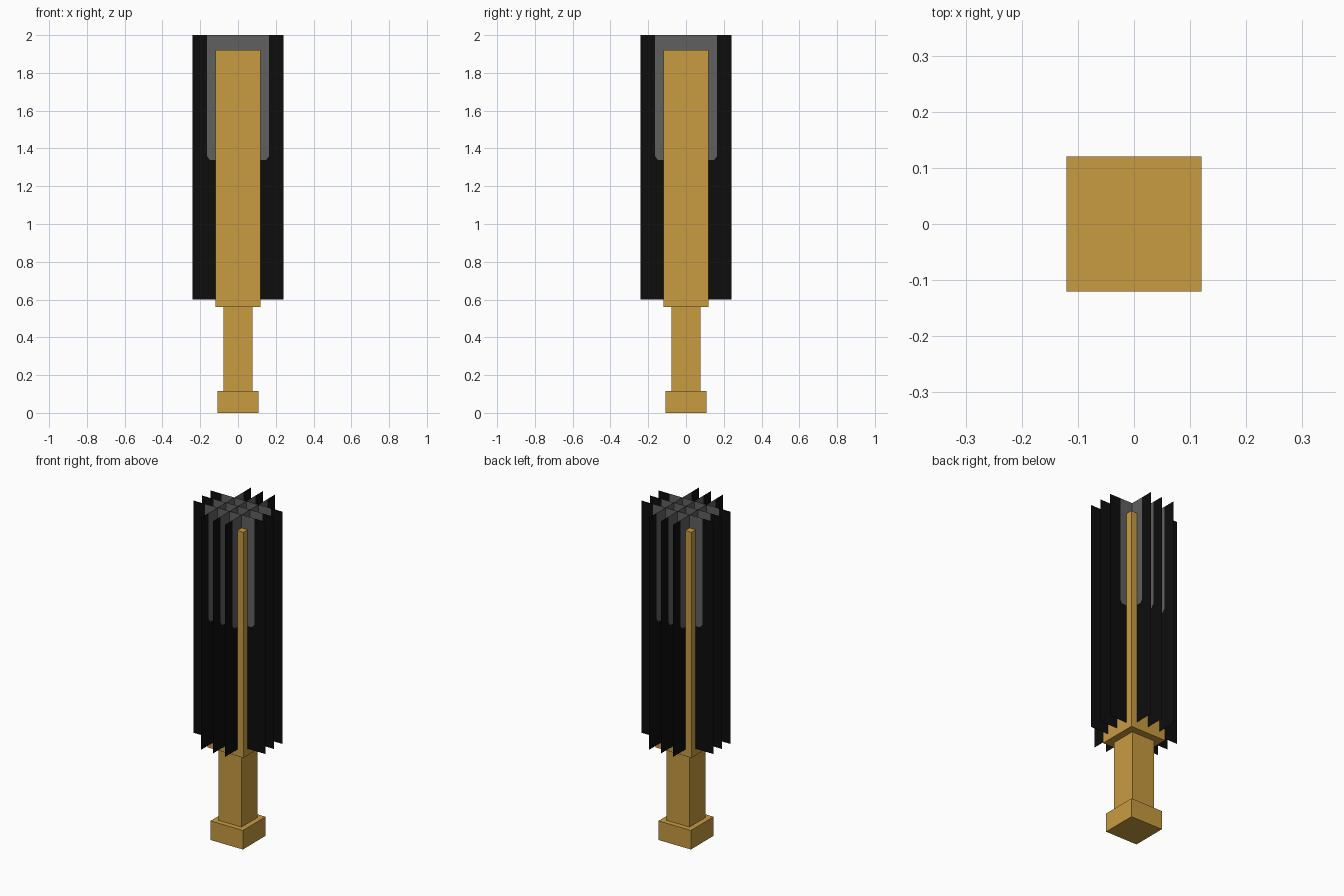
import bpy, bmesh, math
from mathutils import Matrix

cube = bpy.data.objects.get("Cube")
if cube:
    bpy.data.objects.remove(cube, do_unlink=True)


def material(name, rgb):
    m = bpy.data.materials.new(name)
    m.use_nodes = True
    m.diffuse_color = (*rgb, 1)
    m.node_tree.nodes["Principled BSDF"].inputs["Base Color"].default_value = (*rgb, 1)
    return m


wood = material("golden wood", (0.578, 0.328, 0.053))
black = material("black bristle", (0.004, 0.004, 0.004))
grey = material("grey bristle", (0.115, 0.115, 0.115))


def add_object(name, bm, mats):
    mesh = bpy.data.meshes.new(name)
    bm.to_mesh(mesh)
    bm.free()
    for m in mats:
        mesh.materials.append(m)
    obj = bpy.data.objects.new(name, mesh)
    bpy.context.collection.objects.link(obj)
    return obj


def square_block(name, half, z0, z1):
    bm = bmesh.new()
    bmesh.ops.create_cube(bm, size=1, matrix=Matrix.Translation((0, 0, (z0 + z1) / 2))
                          @ Matrix.Diagonal((2 * half, 2 * half, z1 - z0, 1)))
    return add_object(name, bm, [wood])


# Wooden stick: pommel, grip and long core
square_block("pommel", 0.108, 0, 0.115)
square_block("grip", 0.077, 0.115, 0.56)
square_block("core", 0.12, 0.56, 1.92)

# Thin bristle sheet: black border around a grey, bevel-cornered patch at the top
HALF, BOTTOM, TOP = 0.24, 0.6, 2.0
PATCH = [(-0.165, TOP), (-0.165, 1.36), (-0.15, 1.34),
         (0.15, 1.34), (0.165, 1.36), (0.165, TOP)]


def bristle_sheet(name, offset, angle):
    bm = bmesh.new()
    patch = [bm.verts.new((x, offset, z)) for x, z in PATCH]
    tl, bl, br, tr = [bm.verts.new((x, offset, z)) for x, z in
                      ((-HALF, TOP), (-HALF, BOTTOM), (HALF, BOTTOM), (HALF, TOP))]
    bm.faces.new(patch).material_index = 1
    bm.faces.new([tl, bl, patch[2], patch[1], patch[0]])
    bm.faces.new([bl, br, patch[3], patch[2]])
    bm.faces.new([br, tr, patch[5], patch[4], patch[3]])
    bm.transform(Matrix.Rotation(angle, 4, "Z"))
    add_object(name, bm, [black, grey])


# Crossed grid of three sheets each way
for i, offset in enumerate((-0.08, 0, 0.08), 1):
    bristle_sheet(f"bristle_sheet_across_{i}", offset, 0)
    bristle_sheet(f"bristle_sheet_along_{i}", offset, math.pi / 2)
